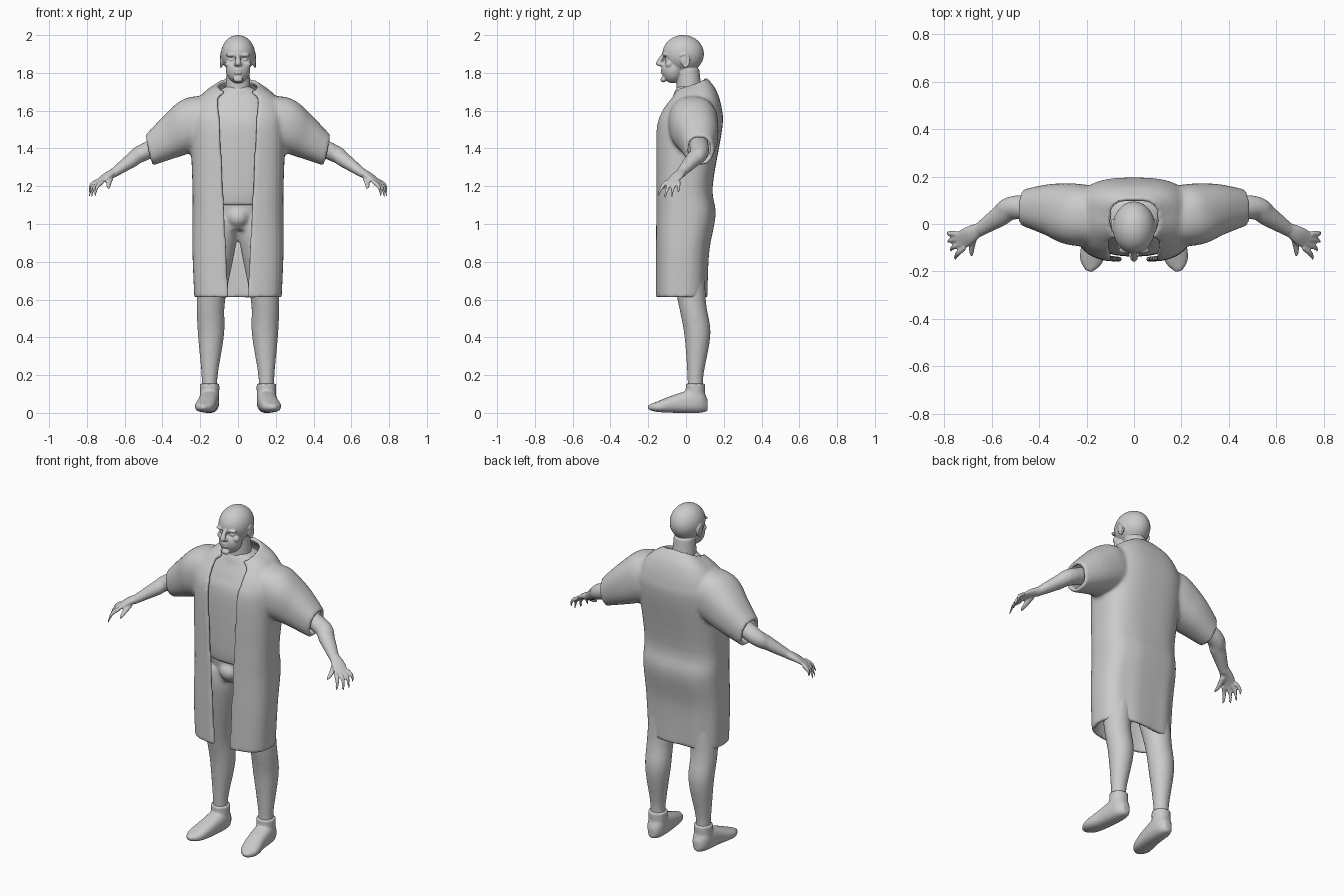
import bpy, bmesh, math
from mathutils import Vector

if "Cube" in bpy.data.objects:
    bpy.data.objects.remove(bpy.data.objects["Cube"])

SHADE = 0.6
SIDES = (1, -1)
UPRIGHT = Vector((0, 0, 1))
BACKWARD = Vector((0, 1, 0))

grey = bpy.data.materials.new("plain grey")
grey.use_nodes = True
grey.diffuse_color = (SHADE, SHADE, SHADE, 1)
grey.node_tree.nodes["Principled BSDF"].inputs["Base Color"].default_value = grey.diffuse_color


def spline(before, start, end, after, t):
    """Catmull-Rom blend between start and end."""
    slope_in, slope_out = (end - before) / 2, (after - start) / 2
    ease = t * t * (3 - 2 * t)
    bend = t * (1 - t)
    return start + (end - start) * ease + bend * ((1 - t) * slope_in - t * slope_out)


def resample(rows, steps=5):
    """Add smooth in-between rows to a short list of rows."""
    last = len(rows) - 1
    smooth_rows = []
    for i in range(last):
        neighbours = (rows[max(i - 1, 0)], rows[i], rows[i + 1], rows[min(i + 2, last)])
        for step in range(steps):
            smooth_rows.append([spline(*values, step / steps) for values in zip(*neighbours)])
    return smooth_rows + [list(rows[last])]


def power(value, exponent):
    return math.copysign(abs(value) ** exponent, value)


def skin(bm, rings, closed=True):
    """Join neighbouring rings of points with quads."""
    rings = [[bm.verts.new(point) for point in ring] for ring in rings]
    count = len(rings[0])
    for lower, upper in zip(rings, rings[1:]):
        for i in range(count if closed else count - 1):
            j = (i + 1) % count
            bm.faces.new((lower[i], lower[j], upper[j], upper[i]))
    return rings


def tube(bm, rows, up=UPRIGHT, side=1, flat=1, square=1, caps=True, count=32):
    """Loft rows of x, y, z, radius and optional up radius; side -1 mirrors it."""
    rows = resample(rows)
    centres = [Vector(row[:3]) for row in rows]
    rings = []
    for i, row in enumerate(rows):
        tangent = centres[min(i + 1, len(rows) - 1)] - centres[max(i - 1, 0)]
        across = tangent.cross(up).normalized() * row[3]
        along = up.normalized() * row[-1] * flat
        ring = []
        for k in range(count):
            angle = math.tau * k / count
            point = centres[i] + across * power(math.cos(angle), square) + along * power(math.sin(angle), square)
            ring.append((point.x * side, point.y, point.z))
        rings.append(ring)
    rings = skin(bm, rings)
    if caps:
        bm.faces.new(rings[0])
        bm.faces.new(rings[-1])


def blob(bm, centre, radii):
    ball = bmesh.ops.create_uvsphere(bm, u_segments=32, v_segments=24, radius=1)
    for vert in ball["verts"]:
        vert.co = [c + r * unit for c, r, unit in zip(centre, radii, vert.co)]


def finish(name, bm, voxel, smooth, thickness=0):
    """Fuse the overlapping pieces into one smooth skin."""
    bmesh.ops.recalc_face_normals(bm, faces=bm.faces)
    mesh = bpy.data.meshes.new(name)
    bm.to_mesh(mesh)
    bm.free()
    mesh.materials.append(grey)
    part = bpy.data.objects.new(name, mesh)
    bpy.context.collection.objects.link(part)
    if thickness:
        shell = part.modifiers.new("shell", "SOLIDIFY")
        shell.thickness, shell.offset = thickness, 0
    fuse = part.modifiers.new("fuse", "REMESH")
    fuse.mode, fuse.voxel_size, fuse.use_smooth_shade = "VOXEL", voxel, True
    soften = part.modifiers.new("soften", "SMOOTH")
    soften.iterations = smooth


# Head: cranium and jaw with pressed-in eye sockets
head = bmesh.new()
blob(head, (0, -.015, 1.9), (.09, .11, .1))
blob(head, (0, -.07, 1.82), (.065, .06, .075))
for side in SIDES:
    socket = Vector((side * .035, -.12, 1.87))
    for vert in head.verts:
        vert.co.y += .015 * math.exp(-((vert.co - socket).length / .02) ** 2)
# Neck, nose, lips and chin
tube(head, [(0, .02, 1.65, .07), (0, .01, 1.82, .06)], BACKWARD)
tube(head, [(0, -.12, 1.9, .01), (0, -.145, 1.85, .015), (0, -.13, 1.835, .01)], BACKWARD)
for height in (1.8, 1.815):
    blob(head, (0, -.125, height), (.022, .01, .006))
blob(head, (0, -.12, 1.765), (.025, .015, .015))
# Brows, eyes, nostrils, cheeks and ears
for side in SIDES:
    blob(head, (side * .035, -.11, 1.895), (.03, .015, .01))
    blob(head, (side * .035, -.1, 1.87), (.015, .012, .01))
    blob(head, (side * .015, -.13, 1.845), (.008, .01, .007))
    blob(head, (side * .045, -.09, 1.845), (.025, .02, .02))
    blob(head, (side * .085, -.01, 1.865), (.01, .02, .03))
    rim = [math.pi * k / 4 for k in range(-1, 5)]
    tube(head, [(.09, .025 * math.sin(a) - .01, .035 * math.cos(a) + 1.865, .006) for a in rim],
         Vector((1, 0, 0)), side, count=12)
finish("head", head, voxel=.0045, smooth=2)

# Coat outline: height, half width, front and back, shared with the shirt
outline = [(.61, .22, -.15, .1), (.85, .23, -.15, .11), (1.05, .23, -.15, .145), (1.2, .23, -.15, .13),
           (1.5, .24, -.15, .18), (1.6, .23, -.12, .18), (1.68, .18, -.08, .15), (1.73, .1, -.06, .1)]

# Open coat: gap widens upward, collar rises at the back, folds deepen at the hem
coat = bmesh.new()
rings = []
for z, width, front, back in resample(outline):
    square = .7
    gap = min(.05 + (z - .6) * .05, width * .65)
    start = math.asin((gap / width) ** (1 / square))
    rise = max(0, z - 1.6) * .3
    depth = max(0, 1.3 - z) * .02
    ring = []
    for k in range(91):
        angle = start + (math.pi - start) * k / 45
        rear = -math.cos(angle)
        fold = 1 + depth * math.sin(9 * angle) * (1 + rear)
        y = (front + back) / 2 + (back - front) / 2 * power(rear, square) * fold
        ring.append((width * power(math.sin(angle), square), y, z + rise * rear))
    rings.append(ring)
skin(coat, rings, closed=False)
# Wide sleeves
for side in SIDES:
    tube(coat, [(.13, .03, 1.55, .11), (.25, .04, 1.525, .12), (.35, .06, 1.47, .1), (.47, .07, 1.39, .065)],
         Vector((.2, 0, 1)), side, flat=1.1, square=.85, caps=False)
finish("coat", coat, voxel=.011, smooth=4, thickness=.022)

# Shirt: inset from the coat, with a neckband
shirt = bmesh.new()
levels = [(1.1, .2, -.14, .12)] + [row for row in outline if row[0] > 1.1]
tube(shirt, [(0, (front + back) / 2, z, width - .04, (back - front) / 2 - .015) for z, width, front, back in levels],
     BACKWARD, square=.8)
tube(shirt, [(0, .01, 1.67, .08), (0, .01, 1.7, .075)], BACKWARD)
finish("shirt", shirt, voxel=.012, smooth=3)

# Hips and legs
legs = bmesh.new()
tube(legs, [(0, 0, .97, .14, .09), (0, 0, 1.12, .17, .11)], BACKWARD, square=.85)
blob(legs, (0, -.085, 1.035), (.055, .045, .05))
for side in SIDES:
    tube(legs, [(.15, .05, .1, .042), (.15, .05, .2, .043), (.143, .06, .42, .07), (.143, .03, .6, .075),
                (.11, 0, .9, .1), (.1, 0, 1.03, .1)], BACKWARD, side)
finish("legs", legs, voxel=.012, smooth=3)

# Shoes with ankle collars
shoes = bmesh.new()
for side in SIDES:
    tube(shoes, [(.15, .115, .04, .02, .03), (.15, .07, .065, .05, .065), (.16, -.05, .05, .053, .05),
                 (.18, -.15, .033, .05, .028), (.19, -.2, .03, .015, .012)], side=side, square=.8)
    tube(shoes, [(.15, .05, .05, .05), (.15, .05, .155, .052)], BACKWARD, side)
finish("shoes", shoes, voxel=.008, smooth=3)

# Arms, palms, and fingers fanned out along the knuckles
arms = bmesh.new()
for side in SIDES:
    tube(arms, [(.3, .06, 1.46, .05), (.5, .07, 1.38, .05), (.57, .03, 1.335, .043), (.66, -.03, 1.27, .027)],
         side=side)
    tube(arms, [(.65, -.02, 1.275, .026, .026), (.7, -.05, 1.25, .038, .02), (.745, -.08, 1.215, .038, .01)], side=side)
    for finger in range(4):
        spread = finger / 3
        base = Vector((.715, -.1, 1.225)).lerp(Vector((.75, -.04, 1.225)), spread)
        tip = Vector((.755, -.15, 1.15)).lerp(Vector((.79, -.04, 1.16)), spread)
        tip += Vector((.01, 0, -.015)) * math.sin(math.pi * spread)
        knuckle = base.lerp(tip, .55) + Vector((.01, 0, .012))
        tube(arms, [(*base, .012), (*knuckle, .011), (*tip, .006)], Vector((.3, 0, 1)), side, count=16)
    tube(arms, [(.675, -.05, 1.245, .016), (.685, -.1, 1.21, .013), (.685, -.137, 1.19, .006)], side=side, count=16)
finish("arms", arms, voxel=.0055, smooth=3)
